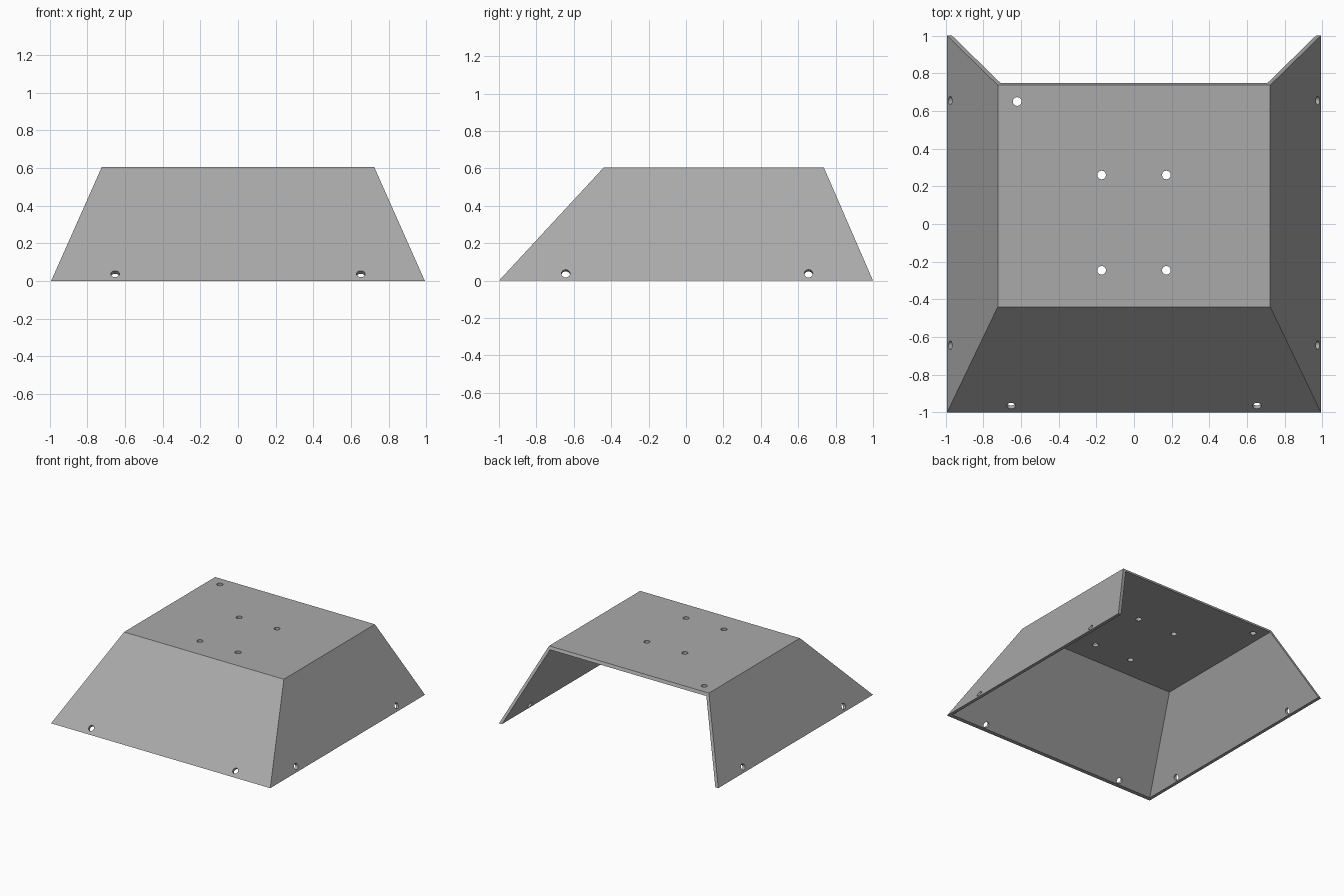
import bpy, bmesh, math
from mathutils import Vector

if "Cube" in bpy.data.objects:
    bpy.data.objects.remove(bpy.data.objects["Cube"])

H, T = 0.605, 0.024          # height and sheet thickness
BX, TX = 0.992, 0.723        # half width at bottom and top
FY, FTY = -1.0, -0.44        # front edge at bottom and top
RY, RTY = 1.0, 0.737         # rear edge at bottom and top
R = 0.023                    # bolt hole radius

grey = bpy.data.materials.new("sheet grey")
grey.diffuse_color = (0.40, 0.40, 0.40, 1)
grey.use_nodes = True
grey.node_tree.nodes["Principled BSDF"].inputs["Base Color"].default_value = grey.diffuse_color


def frustum(name, z0, z1, side_in=0.0, front_in=0.0, rear_out=0.0):
    """Tapered block whose walls follow the shell slopes, shifted horizontally."""
    bm = bmesh.new()
    rings = []
    for z in (z0, z1):
        k = z / H
        x = BX + (TX - BX) * k - side_in
        yf = FY + (FTY - FY) * k + front_in
        yr = RY + (RTY - RY) * k + rear_out
        rings.append([bm.verts.new(p) for p in
                      ((-x, yf, z), (x, yf, z), (x, yr, z), (-x, yr, z))])
    a, b = rings
    bm.faces.new(a[::-1])
    bm.faces.new(b)
    for i in range(4):
        j = (i + 1) % 4
        bm.faces.new((a[i], a[j], b[j], b[i]))
    me = bpy.data.meshes.new(name)
    bm.to_mesh(me)
    bm.free()
    ob = bpy.data.objects.new(name, me)
    bpy.context.collection.objects.link(ob)
    me.materials.append(grey)
    return ob


def cut(target, cutter):
    cutter.hide_render = True
    mod = target.modifiers.new("cut", 'BOOLEAN')
    mod.object, mod.operation, mod.solver = cutter, 'DIFFERENCE', 'EXACT'
    bpy.context.view_layer.objects.active = target
    bpy.ops.object.modifier_apply(modifier=mod.name)
    bpy.data.objects.remove(cutter)


def drill(target, pos, normal):
    bpy.ops.mesh.primitive_cylinder_add(vertices=24, radius=R, depth=0.12, location=pos)
    tool = bpy.context.object
    tool.rotation_euler = Vector(normal).to_track_quat('Z', 'Y').to_euler()
    tool.data.materials.append(grey)
    bpy.context.view_layer.update()
    cut(target, tool)


# Folded sheet cover, open below and at the rear
cover = frustum("cover", 0, H)
side_run, front_run = BX - TX, FTY - FY
cut(cover, frustum("hollow", -0.1, H - T,
                   T * math.hypot(H, side_run) / H,
                   T * math.hypot(H, front_run) / H, 0.2))

# Bolt holes in the top plate
for x, y in ((-0.62, 0.65), (-0.172, 0.26), (0.172, 0.26), (-0.172, -0.246), (0.172, -0.246)):
    drill(cover, (x, y, H), (0, 0, 1))

# Bolt holes near the bottom of the front and side walls
z = 0.038
for s in (-1, 1):
    drill(cover, (s * 0.652, FY + front_run * z / H, z), (0, -H, front_run))
    for y in (-0.643, 0.655):
        drill(cover, (s * (BX - side_run * z / H), y, z), (s * H, 0, side_run))
